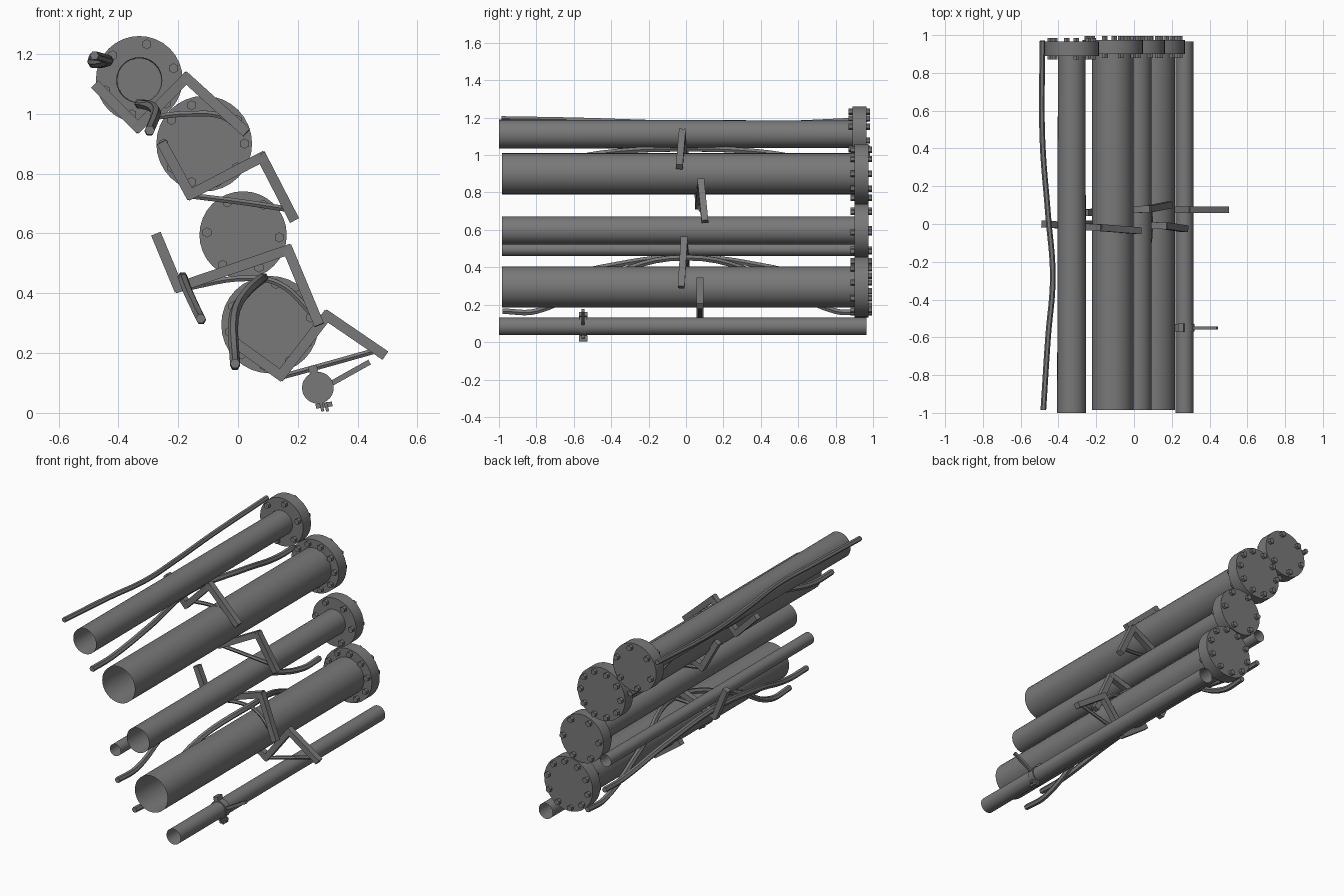
import bpy, bmesh, math
from mathutils import Vector, Matrix

if "Cube" in bpy.data.objects:
    bpy.data.objects.remove(bpy.data.objects["Cube"], do_unlink=True)

steel = bpy.data.materials.new("dark_grey_steel")
steel.use_nodes = True
COLOUR = (0.19, 0.19, 0.19, 1)
steel.diffuse_color = COLOUR
steel.node_tree.nodes["Principled BSDF"].inputs["Base Color"].default_value = COLOUR

ALONG_Y = Matrix.Rotation(math.radians(-90), 4, 'X')


def finish(name, bm, smooth=True):
    mesh = bpy.data.meshes.new(name)
    bm.to_mesh(mesh)
    bm.free()
    mesh.materials.append(steel)
    ob = bpy.data.objects.new(name, mesh)
    bpy.context.collection.objects.link(ob)
    if smooth:
        shade(ob)
    return ob


def shade(ob):
    bpy.ops.object.select_all(action='DESELECT')
    ob.select_set(True)
    bpy.context.view_layer.objects.active = ob
    bpy.ops.object.shade_smooth_by_angle(angle=math.radians(35))


def add_cylinder(bm, x, z, y0, y1, r, sides=32, caps=True, r_back=None):
    bmesh.ops.create_cone(
        bm, cap_ends=caps, segments=sides, radius1=r, radius2=r_back or r,
        depth=y1 - y0, matrix=Matrix.Translation((x, (y0 + y1) / 2, z)) @ ALONG_Y)


def pipe(name, x, z, r, y0, y1, r_back=None):
    bm = bmesh.new()
    add_cylinder(bm, x, z, y0, y1, r, caps=False, r_back=r_back)
    finish(name, bm)


def flange(name, x, z, r, y0, y1, bolts, turn):
    bm = bmesh.new()
    add_cylinder(bm, x, z, y0, y1, r)
    for i in range(bolts):
        a = math.radians(turn) + math.tau * i / bolts
        bx, bz = x + (r - 0.025) * math.cos(a), z + (r - 0.025) * math.sin(a)
        add_cylinder(bm, bx, bz, y0 - 0.02, y0, 0.017, 6)
        add_cylinder(bm, bx, bz, y1, y1 + 0.02, 0.017, 6)
    finish(name, bm)


def add_bar(bm, a, b, width, depth, extend=0.0):
    # Box beam from a to b; depth runs along y
    a, b = Vector(a), Vector(b)
    d = (b - a).normalized()
    side = d.cross(Vector((0, 1, 0))).normalized()
    up = side.cross(d)
    rot = Matrix((d, up, side)).transposed().to_4x4()
    size = Matrix.Diagonal(((b - a).length + 2 * extend, depth, width, 1))
    bmesh.ops.create_cube(bm, size=1, matrix=Matrix.Translation((a + b) / 2) @ rot @ size)


def cable(name, points, r, resolution=1):
    curve = bpy.data.curves.new(name, 'CURVE')
    curve.dimensions = '3D'
    curve.bevel_depth = r
    curve.bevel_resolution = resolution
    curve.use_fill_caps = True
    curve.resolution_u = 6
    spline = curve.splines.new('BEZIER')
    spline.bezier_points.add(len(points) - 1)
    for p, co in zip(spline.bezier_points, points):
        p.co = co
        p.handle_left_type = p.handle_right_type = 'AUTO'
    curve.materials.append(steel)
    ob = bpy.data.objects.new(name, curve)
    bpy.context.collection.objects.link(ob)
    bpy.ops.object.select_all(action='DESELECT')
    ob.select_set(True)
    bpy.context.view_layer.objects.active = ob
    bpy.ops.object.convert(target='MESH')
    shade(bpy.context.view_layer.objects.active)


# Flanged pipes
pipe("top_pipe", -0.33, 1.112, 0.077, -1.0, 0.89, 0.073)
pipe("upper_large_pipe", -0.113, 0.9, 0.11, -0.985, 0.9)
pipe("middle_pipe", 0.017, 0.597, 0.075, -0.985, 0.9)
pipe("lower_large_pipe", 0.107, 0.295, 0.11, -0.985, 0.9)
flange("top_flange", -0.33, 1.115, 0.145, 0.89, 0.965, 6, 18)
flange("upper_large_flange", -0.113, 0.9, 0.16, 0.9, 0.975, 10, 0)
flange("middle_flange", 0.017, 0.595, 0.146, 0.9, 0.975, 6, -4)
flange("lower_large_flange", 0.107, 0.295, 0.163, 0.9, 0.975, 10, 10)

# Narrow pipes without flanges
pipe("inner_narrow_pipe", -0.135, 0.497, 0.036, -0.985, 0.965)
pipe("bottom_narrow_pipe", 0.267, 0.084, 0.047, -1.0, 0.965)

# Zigzag support brackets with a thin brace
brackets = {
    "top": ([(-.47, 0, 1.09), (-.335, -.01, .955), (-.173, -.02, 1.12), (.02, -.035, .945)],
            [(-.31, -.01, .985), (-.16, -.02, 1.0), (-.05, -.03, .99), (.0, -.035, .955)]),
    "upper": ([(-.25, .06, .895), (-.16, .067, .73), (.08, .08, .855), (.183, .1, .655)],
              [(-.15, .067, .725), (.01, .08, .705), (.16, .098, .682)]),
    "middle": ([(-.27, .0, .588), (-.2, .0, .42), (.167, -.01, .545), (.267, -.025, .305)],
               [(-.19, .0, .415), (.04, -.005, .45), (.14, -.01, .43), (.25, -.025, .33)]),
    "lower": ([(-.01, .075, .235), (.143, .075, .125), (.297, .075, .325), (.483, .075, .198)],
              [(.15, .075, .122), (.3, .075, .163), (.46, .075, .208)]),
}
for name, (corners, brace) in brackets.items():
    bm = bmesh.new()
    for a, b in zip(corners, corners[1:]):
        add_bar(bm, a, b, 0.034, 0.036, 0.012)
    finish(name + "_bracket", bm, smooth=False)
    cable(name + "_bracket_brace", brace, 0.011)

# Hanging cables
cable("top_cable", [(-.48, -.985, 1.195), (-.455, -.6, 1.188), (-.43, -.28, 1.178),
                    (-.455, .05, 1.168), (-.485, .45, 1.168), (-.485, .97, 1.19)], 0.015)


def arch_cable(name, end, shoulder, apex):
    # Symmetric front-to-back arch
    (ex, ez), (sx, sz), (ax, az) = end, shoulder, apex
    pts = [(ex, -.98, ez), (ex, -.8, ez), (sx, -.45, sz), (ax, 0, az),
           (sx, .45, sz), (ex, .8, ez), (ex, .96, ez)]
    cable(name, pts, 0.017)


arch_cable("upper_cable", (-.295, .945), (-.275, 1.01), (-.33, 1.033))
arch_cable("middle_cable", (-.125, .315), (-.165, .4), (-.185, .455))
arch_cable("lower_cable", (-.01, .165), (-.01, .34), (.085, .452))

# Clamp around the bottom pipe with its tie rod and lugs
bm = bmesh.new()
for r in (0.053, 0.048):
    add_cylinder(bm, .267, .084, -.57, -.53, r, caps=False)
rims = [e for e in bm.edges if e.is_boundary]
for y in (-.57, -.53):
    bmesh.ops.bridge_loops(bm, edges=[e for e in rims if all(
        abs(v.co.y - y) < 0.001 for v in e.verts)])
bmesh.ops.recalc_face_normals(bm, faces=bm.faces)
finish("pipe_clamp", bm)
bm = bmesh.new()
for x in (.276, .292):
    add_bar(bm, (x, -.55, .035), (x + .008, -.55, .005), 0.01, 0.045)
add_bar(bm, (.26, -.55, .022), (.315, -.55, .03), 0.016, 0.018)
add_bar(bm, (.254, -.55, .135), (.248, -.55, .158), 0.03, 0.045)
add_bar(bm, (.315, -.55, .1), (.44, -.55, .17), 0.018, 0.016)
finish("clamp_lugs_and_tie_rod", bm, smooth=False)
